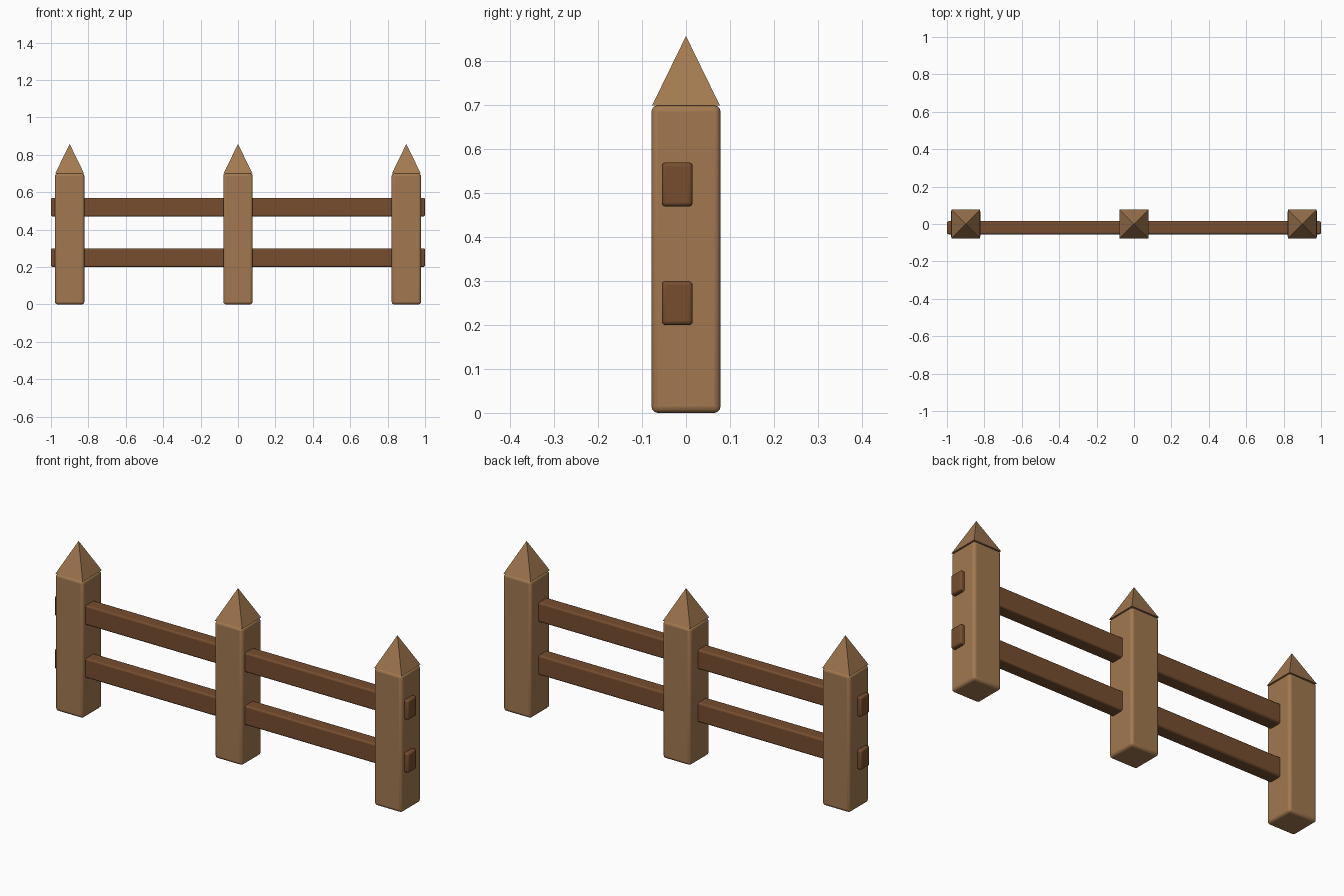
import bpy, math

if "Cube" in bpy.data.objects:
    bpy.data.objects.remove(bpy.data.objects["Cube"])


def material(name, rgb):
    m = bpy.data.materials.new(name)
    m.diffuse_color = (*rgb, 1.0)
    m.use_nodes = True
    m.node_tree.nodes["Principled BSDF"].inputs["Base Color"].default_value = m.diffuse_color
    return m


light_wood = material("light_wood", (0.36, 0.19, 0.08))
dark_wood = material("dark_wood", (0.18, 0.075, 0.028))


def beam(name, center, size, bevel, mat):
    """Box with softly rounded edges."""
    bpy.ops.mesh.primitive_cube_add(size=1, location=center)
    ob = bpy.context.object
    ob.name = name
    ob.scale = size
    bpy.ops.object.transform_apply(location=False, rotation=False, scale=True)
    mod = ob.modifiers.new("rounded_edges", 'BEVEL')
    mod.width = bevel
    mod.segments = 3
    ob.data.materials.append(mat)
    bpy.ops.object.shade_smooth_by_angle(angle=math.radians(40))
    bpy.ops.object.modifier_apply(modifier=mod.name)
    bpy.ops.object.shade_smooth_by_angle(angle=math.radians(40))
    return ob


POST_W, POST_H, CAP_H = 0.157, 0.70, 0.158

# Posts with pyramid caps
for side, x in (("left", -0.9), ("middle", 0.0), ("right", 0.9)):
    beam(side + "_post", (x, 0, POST_H / 2), (POST_W, POST_W, POST_H), 0.014, light_wood)
    bpy.ops.mesh.primitive_cone_add(
        vertices=4, radius1=0.077 * math.sqrt(2), radius2=0, depth=CAP_H,
        location=(x, 0, POST_H + CAP_H / 2), rotation=(0, 0, math.pi / 4))
    cap = bpy.context.object
    cap.name = side + "_post_cap"
    cap.data.materials.append(light_wood)
    bpy.ops.object.transform_apply(location=False, rotation=True, scale=False)

# Horizontal rails running through the posts, set toward the front
for name, z in (("lower_rail", 0.25), ("upper_rail", 0.52)):
    beam(name, (0, -0.02, z), (2.0, 0.07, 0.10), 0.009, dark_wood)
